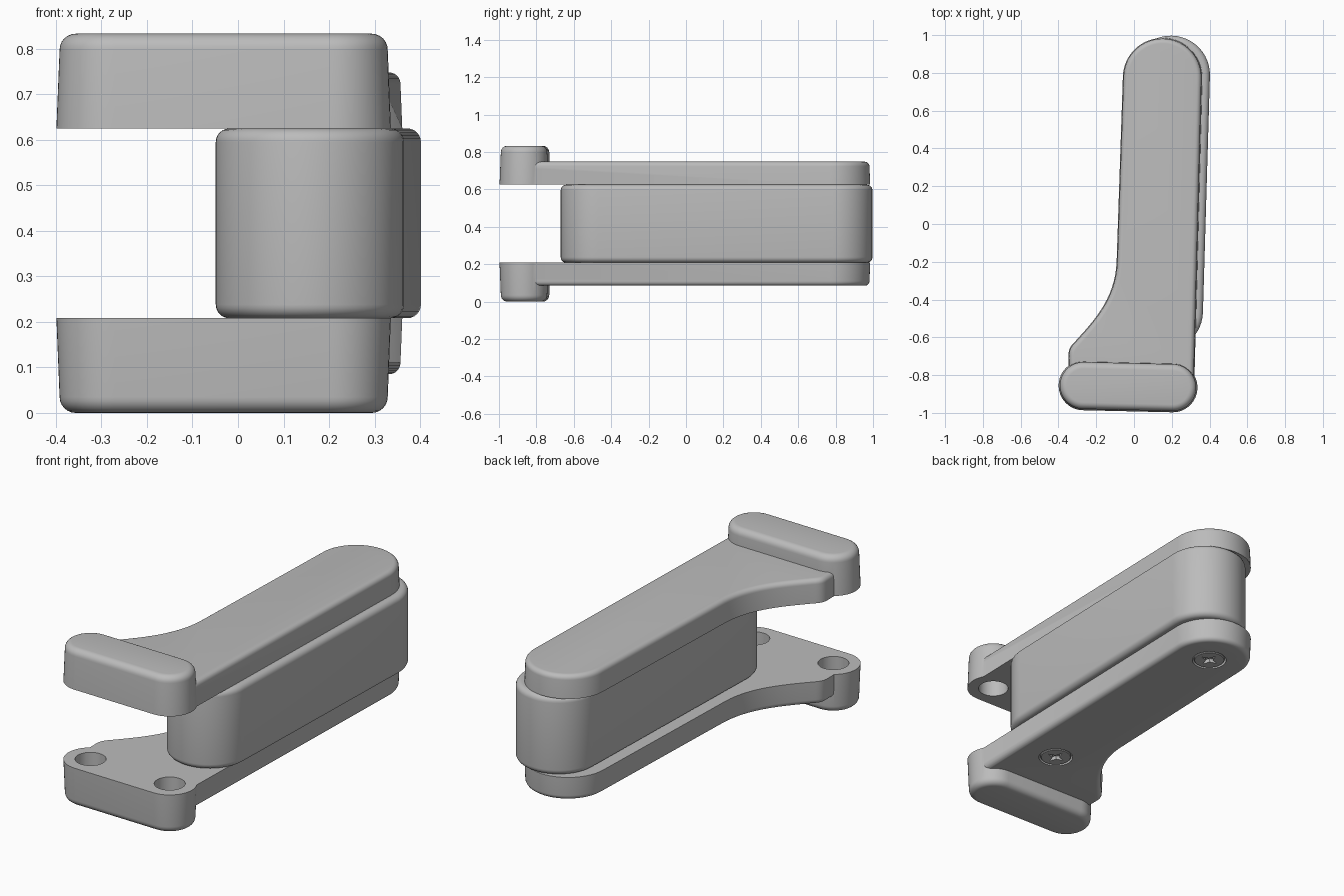
import bpy, bmesh, math
from mathutils import Vector

if "Cube" in bpy.data.objects:
    bpy.data.objects.remove(bpy.data.objects["Cube"])

H = 0.833            # total height
INNER = 0.208        # inner face of the lower bracket

grey = bpy.data.materials.new("plain_grey")
grey.diffuse_color = (0.5, 0.5, 0.5, 1)
grey.use_nodes = True
grey.node_tree.nodes["Principled BSDF"].inputs["Base Color"].default_value = grey.diffuse_color


def arc(c, r, a0, a1, n=24):
    return [(c[0] + r * math.cos(math.radians(a0 + (a1 - a0) * i / n)),
             c[1] + r * math.sin(math.radians(a0 + (a1 - a0) * i / n))) for i in range(n + 1)]


def stadium(a, b, r):
    """Counter-clockwise capsule outline around the segment a-b."""
    t = math.degrees(math.atan2(b[1] - a[1], b[0] - a[0]))
    return arc(b, r, t - 90, t + 90) + arc(a, r, t + 90, t + 270)


def circle(c, r, n=40):
    return arc(c, r, 0, 360, n)[:-1]


def bezier(p0, p1, p2, p3, n):
    out = []
    for i in range(n + 1):
        t = i / n
        k = ((1 - t) ** 3, 3 * t * (1 - t) ** 2, 3 * t * t * (1 - t), t ** 3)
        out.append(tuple(sum(w * p[j] for w, p in zip(k, (p0, p1, p2, p3))) for j in (0, 1)))
    return out


def inset(pts, d):
    """Move a counter-clockwise outline inward by d."""
    out, n = [], len(pts)
    for i in range(n):
        p = Vector(pts[i])
        e0 = (p - Vector(pts[i - 1])).normalized()
        e1 = (Vector(pts[(i + 1) % n]) - p).normalized()
        n0, n1 = Vector((-e0.y, e0.x)), Vector((-e1.y, e1.x))
        out.append(p + (n0 + n1) * d / (1 + n0.dot(n1)))
    return out


def loft(name, pts, layers):
    """Solid from an outline; layers are (inset, z) pairs."""
    bm = bmesh.new()
    rings = [[bm.verts.new((p[0], p[1], z)) for p in inset(pts, d)] for d, z in layers]
    n = len(pts)
    for a, b in zip(rings, rings[1:]):
        for i in range(n):
            bm.faces.new((a[i], a[(i + 1) % n], b[(i + 1) % n], b[i]))
    bm.faces.new(rings[0])
    bm.faces.new(rings[-1])
    bmesh.ops.recalc_face_normals(bm, faces=bm.faces)
    me = bpy.data.meshes.new(name)
    bm.to_mesh(me)
    bm.free()
    me.materials.append(grey)
    ob = bpy.data.objects.new(name, me)
    bpy.context.collection.objects.link(ob)
    return ob


def rounded(z_end, z_wall, d0, r, n=6):
    """Layers of a rounded edge, from the wall to the flat end at z_end."""
    s = 1 if z_end > z_wall else -1
    return [(d0 + r * (1 - math.cos(math.pi / 2 * i / n)),
             z_end - s * r * (1 - math.sin(math.pi / 2 * i / n))) for i in range(n + 1)]


def combine(ob, other, op):
    m = ob.modifiers.new(op, 'BOOLEAN')
    m.operation, m.object, m.solver = op, other, 'EXACT'
    bpy.context.view_layer.objects.active = ob
    bpy.ops.object.modifier_apply(modifier=m.name)
    bpy.data.objects.remove(other)


def smooth(ob):
    bpy.ops.object.select_all(action='DESELECT')
    ob.select_set(True)
    bpy.context.view_layer.objects.active = ob
    bpy.ops.object.shade_smooth_by_angle(angle=math.radians(32))


# central block between the brackets
screw_spots = [(0.195, 0.79), (0.158, -0.463)]
block = loft("center_block", stadium(screw_spots[1], screw_spots[0], 0.207),
             rounded(INNER, 0.4, 0, 0.03)[::-1] + rounded(H - INNER, 0.4, 0, 0.03))

# lower bracket: flared arm plate
outline = [(0.32, -0.82)] + arc((0.151, 0.775), 0.21, -1.5, 178.5, 32)
outline += bezier((-0.092, -0.2), (-0.10, -0.40), (-0.22, -0.52), (-0.31, -0.62), 16)
outline += bezier((-0.31, -0.62), (-0.335, -0.645), (-0.347, -0.66), (-0.347, -0.695), 6)[1:]
outline += [(-0.345, -0.81)]
lower = loft("lower_bracket", outline, [(0, INNER)] + rounded(0.085, 0.2, 0.004, 0.025))

# foot bar across the front of the bracket
caps = [(-0.268, -0.855), (0.205, -0.866)]
bar = loft("bar", stadium(caps[0], caps[1], 0.131),
           [(0, INNER)] + rounded(0, 0.2, 0.007, 0.035))
combine(lower, bar, 'UNION')

# blind pin holes in the inner face
for c in caps:
    combine(lower, loft("cutter", circle(c, 0.075), [(0, 0.09), (0, 0.3)]), 'DIFFERENCE')

# upper bracket mirrors the lower one
upper = lower.copy()
upper.data = lower.data.copy()
upper.name = "upper_bracket"
bpy.context.collection.objects.link(upper)
for v in upper.data.vertices:
    v.co.z = H - v.co.z
upper.data.flip_normals()

# countersunk screws with a cross recess in the underside
parts = [block, lower, upper]
for i, c in enumerate([(0.152, 0.775), (0.115, -0.48)]):
    combine(lower, loft("cutter", circle(c, 0.086), [(0, 0.05), (0, 0.11)]), 'DIFFERENCE')
    screw = loft("screw_%d" % (i + 1), circle(c, 0.078),
                 [(0, 0.115), (0, 0.089), (0.004, 0.085)])
    star = []
    for k in range(8):
        r, a = (0.05, 0.018)[k % 2], math.radians(45 * k)
        star.append((c[0] + r * math.cos(a), c[1] + r * math.sin(a)))
    combine(screw, loft("cutter", star, [(0, 0.07), (0, 0.105)]), 'DIFFERENCE')
    parts.append(screw)

for ob in parts:
    smooth(ob)
